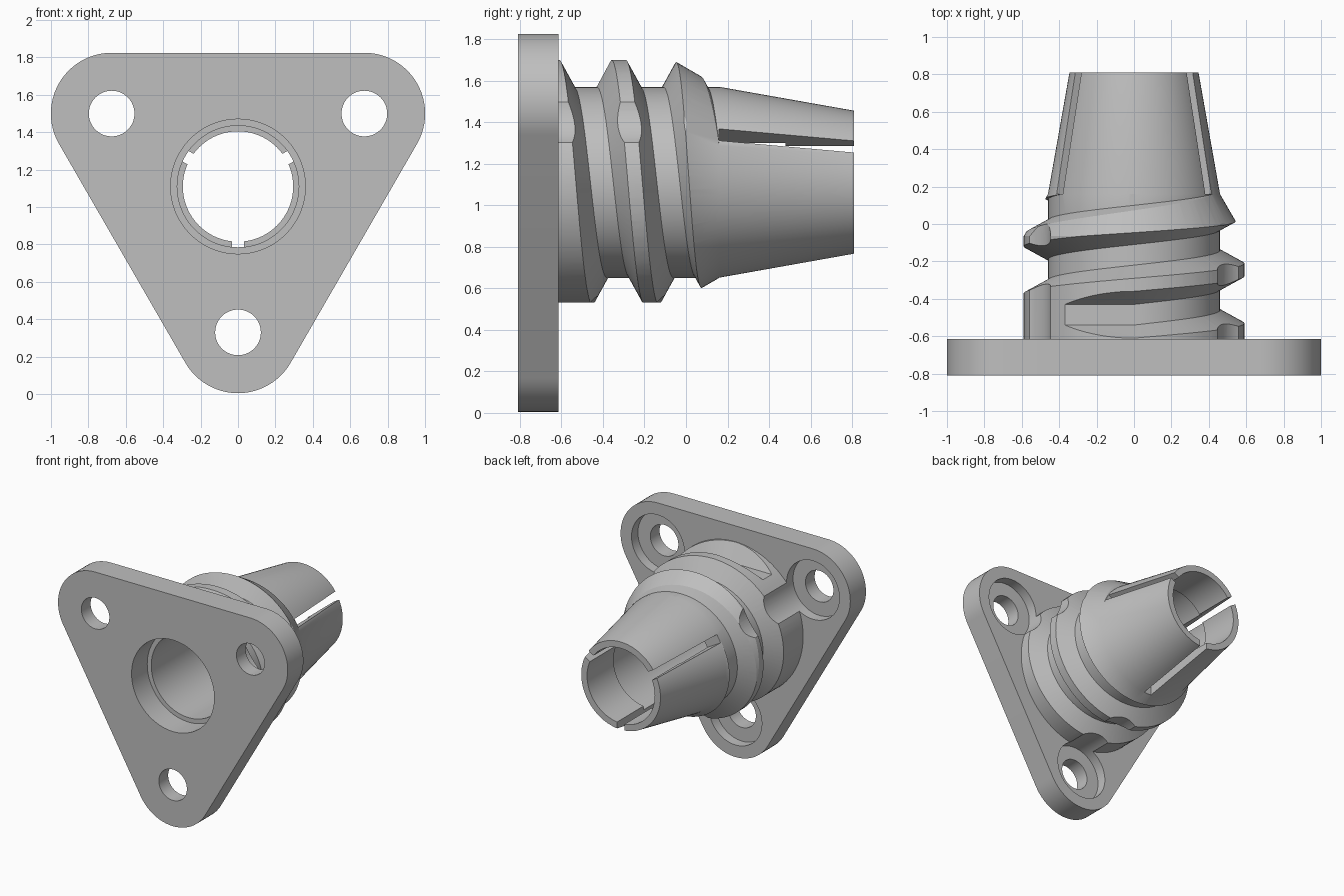
import bpy, bmesh
from math import sin, cos, radians, pi
from mathutils import Vector, Matrix

if "Cube" in bpy.data.objects:
    bpy.data.objects.remove(bpy.data.objects["Cube"])

AXIS_Z = 1.11                      # height of the bore axis
FRONT, BACK, TIP = -0.81, -0.615, 0.81
CORNERS = (60, 180, 300)           # clock angles of the mounting corners
CORNER_DIST = 0.78
SEG = 96
PITCH = 0.32

grey = bpy.data.materials.new("plain_grey")
grey.use_nodes = True
GREY = (0.52, 0.52, 0.52, 1)
grey.diffuse_color = GREY
grey.node_tree.nodes["Principled BSDF"].inputs["Base Color"].default_value = GREY


def polar(radius, clock, y):
    """Point around the bore axis; clock angle runs from the top towards +x."""
    a = radians(clock)
    return Vector((radius * sin(a), y, AXIS_Z + radius * cos(a)))


def loft(name, rings):
    """Closed solid through a row of matching point rings."""
    bm = bmesh.new()
    rows = [[bm.verts.new(p) for p in ring] for ring in rings]
    n = len(rows[0])
    for a, b in zip(rows, rows[1:]):
        for i in range(n):
            j = (i + 1) % n
            bm.faces.new((a[i], a[j], b[j], b[i]))
    bm.faces.new(rows[0][::-1])
    bm.faces.new(rows[-1])
    bmesh.ops.recalc_face_normals(bm, faces=bm.faces)
    mesh = bpy.data.meshes.new(name)
    bm.to_mesh(mesh)
    bm.free()
    obj = bpy.data.objects.new(name, mesh)
    bpy.context.collection.objects.link(obj)
    mesh.materials.append(grey)
    return obj


def lathe(name, profile, centre=Vector((0, 0, 0)), seg=SEG):
    """Turn (y, radius) pairs around an axis parallel to y."""
    return loft(name, [[polar(r, 360 * i / seg, y) + centre for i in range(seg)]
                       for y, r in profile])


def combine(target, tool, operation):
    mod = target.modifiers.new(operation.lower(), "BOOLEAN")
    mod.operation, mod.solver, mod.object = operation, "EXACT", tool
    bpy.context.view_layer.objects.active = target
    bpy.ops.object.modifier_apply(modifier=mod.name)
    bpy.data.objects.remove(tool)


# Turned body: thread blank, lead-in chamfer and tapered nose
socket = lathe("threaded_socket", [(BACK - 0.06, 0.59), (-0.065, 0.59),
                                   (0.16, 0.46), (TIP, 0.345)])

# Helical groove with a straight tangential run-out at its closed end
groove_section = [(0.46, -0.055), (0.46, 0.055), (0.63, 0.147), (0.63, -0.147)]


def groove_ring(clock):
    y = -0.485 + PITCH * clock / 360
    return [polar(r, clock, y + dy) for r, dy in groove_section]


run_out = [p + Vector((-0.5, 0, 0)) for p in groove_ring(0)]
turns = [groove_ring(c * 360 / SEG) for c in range(int(SEG * 2.25))]
combine(socket, loft("groove_cutter", [run_out] + turns), "DIFFERENCE")

# Triangular flange with rounded corners
outline = []
for corner in CORNERS:
    hub = polar(CORNER_DIST, corner, 0)
    for step in range(25):
        arm = polar(0.325, corner - 60 + step * 5, 0) - polar(0, 0, 0)
        outline.append(hub + arm)
flange = loft("flange_blank", [[p + Vector((0, y, 0)) for p in outline]
                               for y in (FRONT, BACK)])
combine(socket, flange, "UNION")

# Screw holes with counterbores that also notch the thread
for corner in CORNERS:
    hub = polar(CORNER_DIST, corner, 0) - polar(0, 0, 0)
    seat = BACK - 0.08
    screw = lathe("screw_cutter", [(FRONT - 0.1, 0.122), (seat, 0.122),
                                   (seat, 0.23), (0.3, 0.23)], hub, 64)
    combine(socket, screw, "DIFFERENCE")

# Stepped bore
bore = lathe("bore_cutter", [(FRONT - 0.1, 0.36), (BACK, 0.36), (BACK, 0.325),
                             (0.48, 0.325), (0.48, 0.295), (TIP + 0.1, 0.295)])
combine(socket, bore, "DIFFERENCE")

# Slots splitting the nose into three fingers
for corner in CORNERS:
    side = Vector((cos(radians(corner)), 0, -sin(radians(corner)))) * 0.0325
    rings = [[polar(r, corner, y) + side * s
              for r, s in ((0.15, -1), (0.15, 1), (0.6, 1), (0.6, -1))]
             for y in (0.16, TIP + 0.1)]
    combine(socket, loft("slot_cutter", rings), "DIFFERENCE")

# Smooth the round surfaces, keep the machined edges crisp
bpy.ops.object.select_all(action="DESELECT")
socket.select_set(True)
bpy.context.view_layer.objects.active = socket
bpy.ops.object.shade_smooth_by_angle(angle=radians(20))
